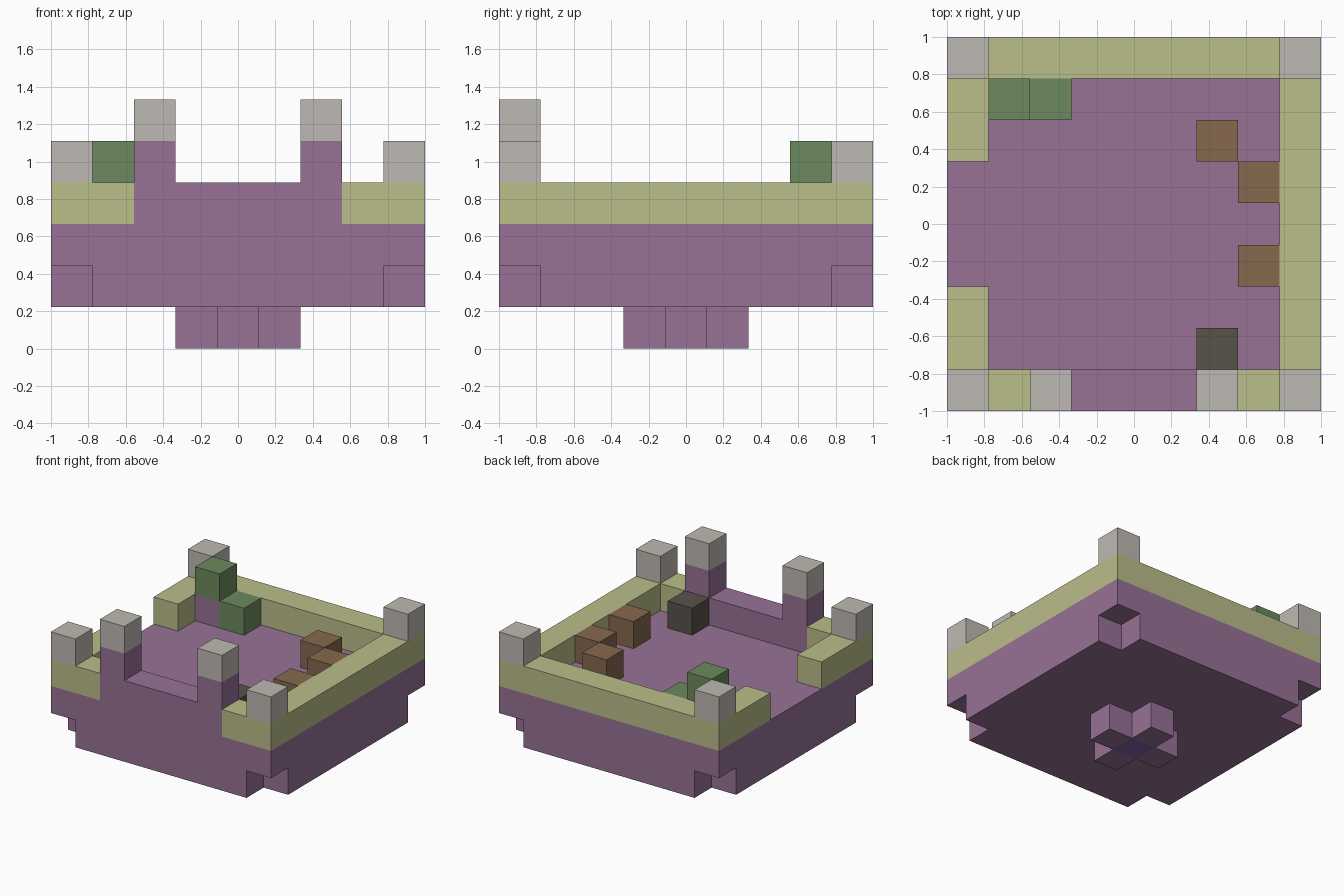
import bpy, bmesh
from mathutils import Vector

cube = bpy.data.objects.get("Cube")
if cube:
    bpy.data.objects.remove(cube, do_unlink=True)

N = 9            # blocks along each side
U = 2 / N        # block size


def material(name, rgb):
    linear = [(c / 255 / 12.92) if c < 11 else ((c / 255 + 0.055) / 1.055) ** 2.4 for c in rgb]
    mat = bpy.data.materials.new(name)
    mat.use_nodes = True
    mat.diffuse_color = (*linear, 1)
    bsdf = next(n for n in mat.node_tree.nodes if n.type == 'BSDF_PRINCIPLED')
    bsdf.inputs["Base Color"].default_value = (*linear, 1)
    return mat


purple = material("purple", (151, 114, 150))
tan = material("pale olive", (187, 189, 138))
grey = material("warm grey", (190, 185, 178))
green = material("leaf green", (108, 138, 95))
brown = material("wood brown", (134, 104, 78))
charcoal = material("charcoal", (88, 82, 74))
indigo = material("indigo", (134, 98, 176))


def block(x, y, z):
    """Cells of a box; each argument is one index or an inclusive pair."""
    spans = [(a, a) if isinstance(a, int) else a for a in (x, y, z)]
    rx, ry, rz = [range(a, b + 1) for a, b in spans]
    return {(i, j, k) for i in rx for j in ry for k in rz}


LAST, MID = N - 1, N // 2
corners = [(x, y) for x in (0, LAST) for y in (0, LAST)]
parts = {}


def part(name, mat, *blocks):
    parts[name] = (mat, set().union(*blocks))


# Base slab with notched lower corners, and the cross-shaped foot
notches = set().union(*[block(x, y, 1) for x, y in corners])
part("base_slab", purple, block((0, LAST), (0, LAST), (1, 2)) - notches)
core = block(MID, MID, 0)
part("foot_core", indigo, core)
part("foot_cross", purple, (block((3, 5), MID, 0) | block(MID, (3, 5), 0)) - core)

# Rim walls, with an opening in the right side
part("back_wall", tan, block((0, LAST), LAST, 3))
part("left_wall", tan, block(LAST, (0, 7), 3))
part("right_wall_front", tan, block(0, (0, 2), 3))
part("right_wall_back", tan, block(0, (6, 7), 3))
for side, x in (("right", 1), ("left", 7)):
    part("front_wall_" + side, tan, block(x, 0, 3))

# Raised front gate with capped pillars
part("gate_sill", purple, block((3, 5), 0, 3))
for side, x in (("right", 2), ("left", 6)):
    part("gate_pillar_" + side, purple, block(x, 0, (3, 4)))
    part("gate_cap_" + side, grey, block(x, 0, 5))

# Corner posts
for x, y in corners:
    label = ("front" if y == 0 else "back") + ("_right" if x == 0 else "_left")
    part("corner_post_" + label, grey, block(x, y, 4))

# Courtyard blocks
part("bush_support", purple, block(1, 7, 3))
part("bush_high", green, block(1, 7, 4))
part("bush_low", green, block(2, 7, 3))
for n, (x, y) in enumerate([(6, 6), (7, 5), (7, 3)], 1):
    part(f"crate_{n}", brown, block(x, y, 3))
part("dark_block", charcoal, block(6, 1, 3))

filled = set().union(*[cells for mat, cells in parts.values()])


def build(name, mat, cells):
    """Make one mesh from a part's cells, leaving out faces buried against other blocks."""
    bm = bmesh.new()
    for cell in cells:
        centre = Vector(cell) + Vector((0.5, 0.5, 0.5))
        for axis in range(3):
            for sign in (-1, 1):
                step = [0, 0, 0]
                step[axis] = sign
                if tuple(a + b for a, b in zip(cell, step)) in filled:
                    continue
                n = Vector(step) * 0.5
                u = Vector([0.5 if i == (axis + 1) % 3 else 0 for i in range(3)])
                v = 2 * n.cross(u)
                ring = (-u - v, u - v, u + v, v - u)
                bm.faces.new([bm.verts.new(centre + n + p) for p in ring])
    bmesh.ops.remove_doubles(bm, verts=bm.verts, dist=0.001)
    for vert in bm.verts:
        vert.co = (vert.co - Vector((N / 2, N / 2, 0))) * U
    mesh = bpy.data.meshes.new(name)
    bm.to_mesh(mesh)
    bm.free()
    mesh.materials.append(mat)
    bpy.context.scene.collection.objects.link(bpy.data.objects.new(name, mesh))


for name, (mat, cells) in parts.items():
    build(name, mat, cells)
